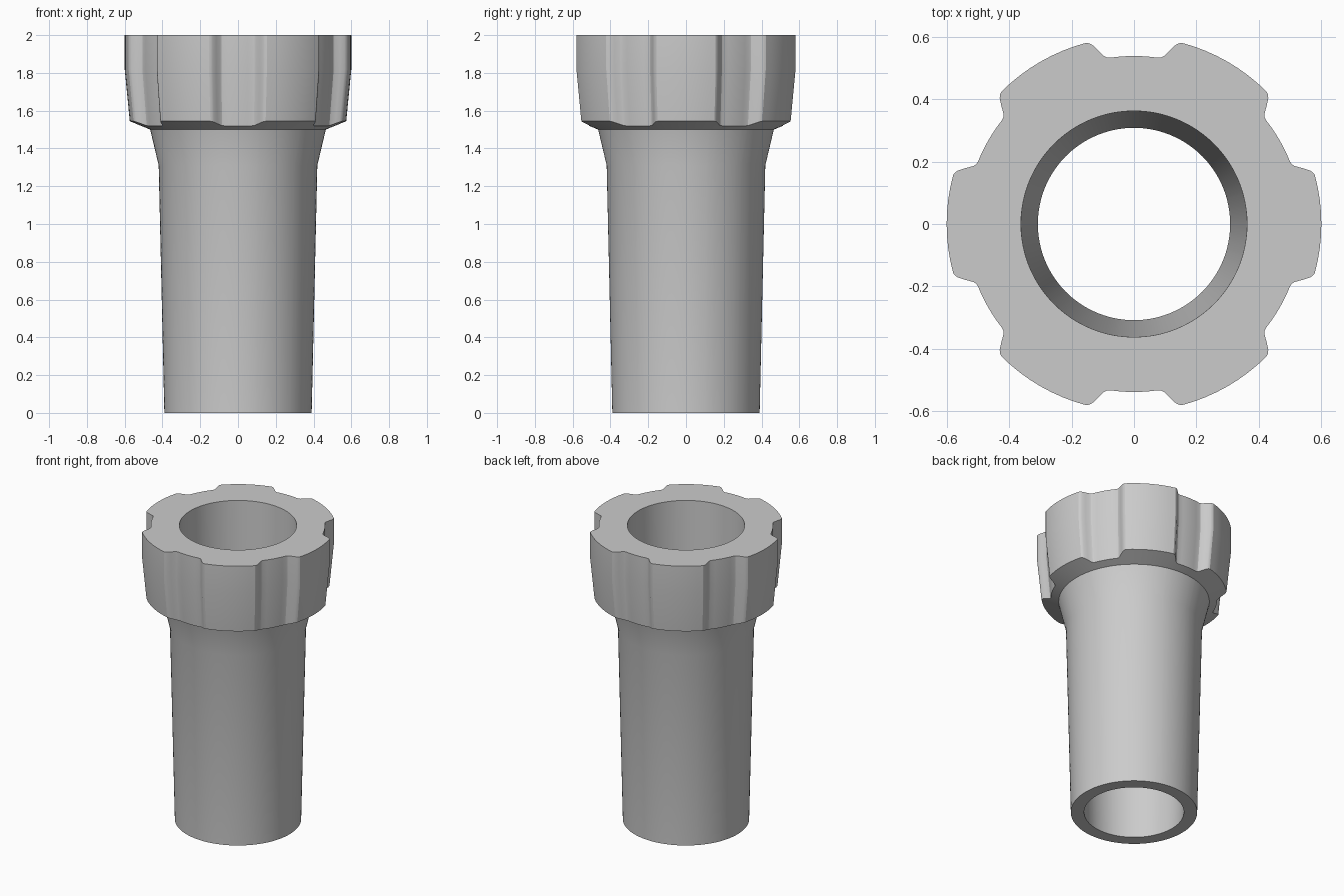
import bpy, bmesh, math

if "Cube" in bpy.data.objects:
    bpy.data.objects.remove(bpy.data.objects["Cube"])

# Half of one lobe-and-groove period of the grip: (angle in degrees, radius)
HALF = [(0, .6), (3.8, .6), (7.6, .6), (11.4, .6), (15.2, .6), (16.1, .596),
        (16.9, .589), (18.3, .569), (19.8, .5475), (20.6, .541), (21.8, .538),
        (24.5, .538), (27.3, .538), (30, .538)]
period = HALF + [(60 - a, r) for a, r in HALF[-2:0:-1]]
outline = [(math.radians(a + 60 * k), r) for k in range(6) for a, r in period]


def circle(radius, z):
    return [(radius * math.cos(a), radius * math.sin(a), z) for a, _ in outline]


def grip(scale, z):
    return [(r * scale * math.cos(a), r * scale * math.sin(a), z) for a, r in outline]


def grip_bottom(scale):
    # lower rim of the grip lies on the conical underside
    return [(r * scale * math.cos(a), r * scale * math.sin(a),
             1.5 + (r * scale - .465) * .41) for a, r in outline]


# Closed loop of cross-sections: bore, stem, flare, grip underside, grip, top face
rings = [circle(.308, 0), circle(.39, 0), circle(.42, 1.31), circle(.465, 1.5),
         grip_bottom(.955), grip(1, 1.82), grip(1, 2), circle(.362, 2)]

bm = bmesh.new()
loops = [[bm.verts.new(p) for p in ring] for ring in rings]
n = len(outline)
for i, low in enumerate(loops):
    high = loops[(i + 1) % len(loops)]
    for j in range(n):
        k = (j + 1) % n
        bm.faces.new((low[j], low[k], high[k], high[j]))
bmesh.ops.recalc_face_normals(bm, faces=bm.faces)

mesh = bpy.data.meshes.new("threaded_collar_tube")
bm.to_mesh(mesh)
bm.free()
tube = bpy.data.objects.new("tube_with_grip_collar", mesh)
bpy.context.collection.objects.link(tube)

grey = bpy.data.materials.new("light_grey")
grey.diffuse_color = (.6, .6, .6, 1)
grey.use_nodes = True
grey.node_tree.nodes["Principled BSDF"].inputs["Base Color"].default_value = grey.diffuse_color
mesh.materials.append(grey)

bpy.context.view_layer.objects.active = tube
tube.select_set(True)
bpy.ops.object.shade_smooth_by_angle(angle=math.radians(20))
